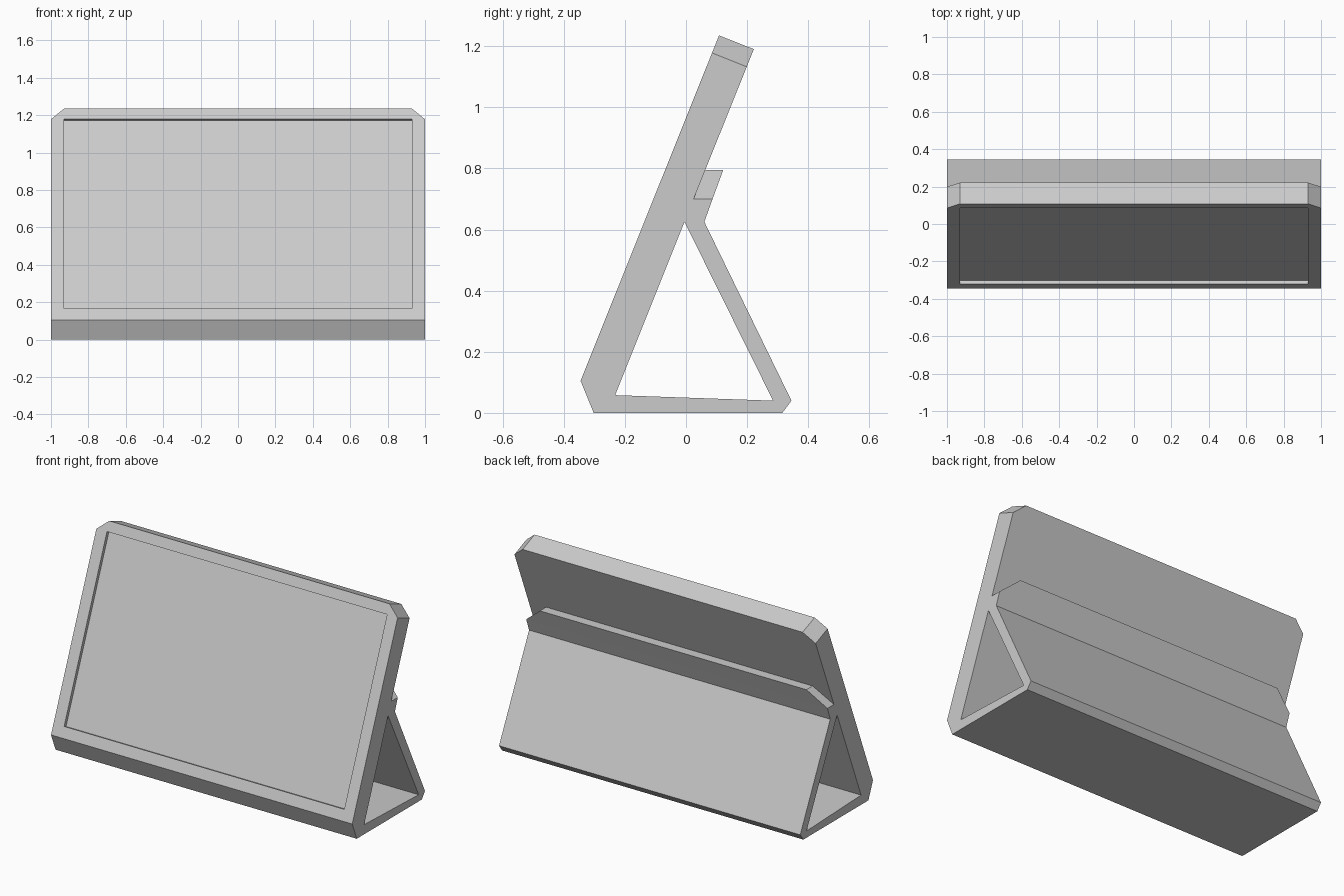
import bpy, bmesh
from mathutils import Vector

if "Cube" in bpy.data.objects:
    bpy.data.objects.remove(bpy.data.objects["Cube"])


def prism(name, profile, half_width, cut=None):
    """Extrude a (y, z) profile across x; cut = (point, normal) trims both ends."""
    bm = bmesh.new()
    face = bm.faces.new([bm.verts.new((-half_width, y, z)) for y, z in profile])
    new = bmesh.ops.extrude_face_region(bm, geom=[face])["geom"]
    moved = [g for g in new if isinstance(g, bmesh.types.BMVert)]
    bmesh.ops.translate(bm, verts=moved, vec=(2 * half_width, 0, 0))
    if cut:
        for s in (1, -1):
            co, no = (Vector((v[0] * s, v[1], v[2])) for v in cut)
            geom = bm.verts[:] + bm.edges[:] + bm.faces[:]
            res = bmesh.ops.bisect_plane(bm, geom=geom, dist=1e-5, plane_co=co,
                                         plane_no=no.normalized(), clear_outer=True)
            edges = [g for g in res["geom_cut"] if isinstance(g, bmesh.types.BMEdge)]
            bmesh.ops.holes_fill(bm, edges=edges)
    bmesh.ops.recalc_face_normals(bm, faces=bm.faces)
    mesh = bpy.data.meshes.new(name)
    bm.to_mesh(mesh)
    bm.free()
    obj = bpy.data.objects.new(name, mesh)
    bpy.context.collection.objects.link(obj)
    return obj


def carve(target, cutter):
    mod = target.modifiers.new("carve", 'BOOLEAN')
    mod.operation = 'DIFFERENCE'
    mod.solver = 'EXACT'
    mod.object = cutter
    bpy.context.view_layer.objects.active = target
    bpy.ops.object.modifier_apply(modifier=mod.name)
    bpy.data.objects.remove(cutter)


# Panel directions: up the slanted front, and into it
foot, top = Vector((-0.345, 0.105)), Vector((0.108, 1.235))
up = (top - foot).normalized()
inward = Vector((up.y, -up.x))

# Stand body with clipped upper corners
body = prism("stand_body",
             [(-0.302, 0), foot, top, (0.222, 1.19), (0.025, 0.70),
              (0.087, 0.70), (0.06, 0.625), (0.345, 0.04), (0.315, 0)], 1.0,
             ((0.93, top.x, top.y), (0.0615, 0.07 * up.x, 0.07 * up.y)))

# Triangular opening through the stand
carve(body, prism("opening_cutter",
                  [(-0.232, 0.058), (-0.005, 0.625), (0.285, 0.04)], 1.2))

# Shallow screen recess
low, high = foot + up * 0.065, top - up * 0.06
carve(body, prism("screen_cutter",
                  [low - inward * 0.05, high - inward * 0.05,
                   high + inward * 0.02, low + inward * 0.02], 0.93))

# Rear ridge with sloping ends
prism("rear_ridge", [(0.025, 0.70), (0.063, 0.795), (0.122, 0.795), (0.087, 0.70)],
      1.0, ((0.885, 0, 0.795), (0.095, 0, 0.115)))
